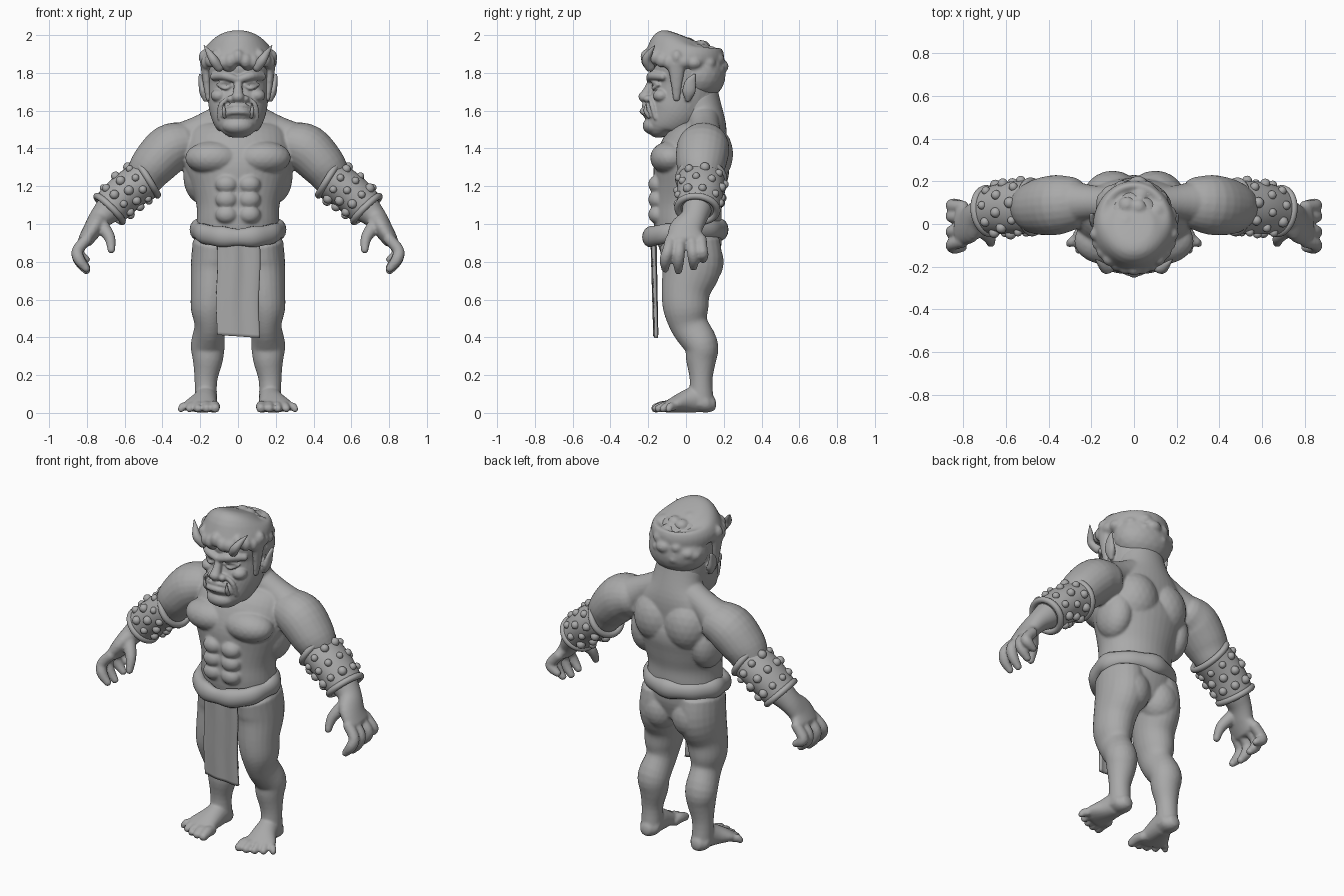
import bpy, bmesh, math, random
from mathutils import Vector, Matrix

random.seed(4)
default_cube = bpy.data.objects.get("Cube")
if default_cube:
    bpy.data.objects.remove(default_cube, do_unlink=True)

clay = bpy.data.materials.new("clay_grey")
clay.use_nodes = True
clay.diffuse_color = (.4, .4, .4, 1)
for node in clay.node_tree.nodes:
    if node.type == 'BSDF_PRINCIPLED':
        node.inputs["Base Color"].default_value = clay.diffuse_color
        node.inputs["Roughness"].default_value = .7


def spline(points, steps=4):
    """Smooth path through (x, y, z, radius_u, radius_v) stations."""
    rows = [Vector(p if len(p) == 5 else tuple(p) + (p[3],)) for p in points]
    rows = [rows[0]] + rows + [rows[-1]]
    path = []
    for a, b, c, d in zip(rows, rows[1:], rows[2:], rows[3:]):
        for j in range(steps):
            t = j / steps
            path.append((b * 2 + (c - a) * t + (a * 2 - b * 5 + c * 4 - d) * t * t
                         + (b * 3 - a - c * 3 + d) * t ** 3) / 2)
    return path + [rows[-1]]


def frame(path, i, side):
    """Tangent and two cross-section axes at one station of a path."""
    ahead, behind = path[min(i + 1, len(path) - 1)], path[max(i - 1, 0)]
    tangent = Vector((ahead - behind)[:3]).normalized()
    u = Vector(side)
    u = (u - tangent * u.dot(tangent)).normalized()
    return tangent, u, tangent.cross(u)


def loft(bm, points, mirror=1, side=(1, 0, 0), cap=.8, sides=24):
    """Tube with elliptic sections and rounded ends."""
    path = spline([(p[0] * mirror,) + tuple(p[1:]) for p in points])
    last = len(path) - 1
    bends = [math.radians(angle) for angle in (80, 55, 30)]
    stations = [(0, -a) for a in bends] + [(i, 0) for i in range(last + 1)]
    stations += [(last, a) for a in reversed(bends)]
    rings = []
    for i, bend in stations:
        tangent, u, v = frame(path, i, side)
        ru, rv = path[i][3], path[i][4]
        centre = Vector(path[i][:3]) + tangent * min(ru, rv) * math.sin(bend) * cap
        k = math.cos(bend)
        angles = [math.tau * j / sides for j in range(sides)]
        rings.append([bm.verts.new(centre + u * ru * k * math.cos(a) + v * rv * k * math.sin(a))
                      for a in angles])
    for r, s in zip(rings, rings[1:]):
        for j in range(sides):
            bm.faces.new((r[j - 1], r[j], s[j], s[j - 1]))
    bm.faces.new(rings[0])
    bm.faces.new(rings[-1])


def ball(bm, centre, radii, mirror=1):
    place = Matrix.Translation((centre[0] * mirror, centre[1], centre[2]))
    bmesh.ops.create_icosphere(bm, subdivisions=3, radius=1,
                               matrix=place @ Matrix.Diagonal(tuple(radii) + (1,)))


def hoop(bm, matrix, rx, ry, width, height, shape=lambda a: (0, 0)):
    """Closed ring; shape gives a lift and a bulge by angle."""
    around, section = 64, 14
    grid = []
    for i in range(around):
        a = math.tau * i / around
        lift, bulge = shape(a)
        row = []
        for j in range(section):
            b = math.tau * j / section
            out = (width + bulge) * math.cos(b)
            row.append(bm.verts.new(matrix @ Vector((
                (rx + out) * math.cos(a), (ry + out) * math.sin(a),
                lift + (height + bulge) * math.sin(b)))))
        grid.append(row)
    for i in range(around):
        for j in range(section):
            bm.faces.new((grid[i - 1][j - 1], grid[i][j - 1], grid[i][j], grid[i - 1][j]))


def finish(bm, name, voxel=0, smooth=3):
    bmesh.ops.recalc_face_normals(bm, faces=bm.faces[:])
    for face in bm.faces:
        face.smooth = True
    mesh = bpy.data.meshes.new(name)
    bm.to_mesh(mesh)
    bm.free()
    mesh.materials.append(clay)
    obj = bpy.data.objects.new(name, mesh)
    bpy.context.collection.objects.link(obj)
    if voxel:
        remesh = obj.modifiers.new("fuse", 'REMESH')
        remesh.mode = 'VOXEL'
        remesh.voxel_size = voxel
        remesh.use_smooth_shade = True
        soften = obj.modifiers.new("soften", 'SMOOTH')
        soften.iterations = smooth
    return obj


# Body: torso, then mirrored muscles, arms, hands, legs and feet
body = bmesh.new()
loft(body, [(0, .05, .76, .14, .11), (0, .03, .86, .23, .16), (0, .01, 1, .22, .18),
            (0, .01, 1.1, .22, .18), (0, .02, 1.2, .25, .19), (0, .03, 1.3, .28, .2),
            (0, .05, 1.4, .28, .18), (0, .09, 1.5, .25, .13), (0, .09, 1.57, .16, .11),
            (0, .05, 1.66, .14, .13)], cap=.2, sides=40)
for s in (1, -1):
    ball(body, (.13, -.08, 1.35), (.15, .11, .09), s)      # chest
    ball(body, (.1, .12, 1.37), (.14, .13, .16), s)        # shoulder blade
    ball(body, (.2, .07, 1.26), (.09, .12, .15), s)        # flank
    ball(body, (.1, .09, .8), (.11, .11, .13), s)          # buttock
    for z in (1.05, 1.13, 1.21):
        ball(body, (.06, -.15, z), (.06, .05, .05), s)     # stomach
    loft(body, [(.04, .09, 1.57, .09), (.19, .1, 1.5, .08), (.3, .1, 1.43, .11)], s, (0, 1, 0))
    loft(body, [(.27, .1, 1.43, .12, .11), (.36, .09, 1.4, .14, .13), (.45, .08, 1.31, .13, .12),
                (.51, .08, 1.23, .1, .1), (.59, .07, 1.17, .09, .09), (.67, .06, 1.09, .08, .08),
                (.73, .04, 1.03, .07, .06), (.77, 0, .97, .09, .05), (.81, 0, .91, .1, .04)],
         s, (0, 1, 0), .5)
    for root, tip, low in ((-.08, -.11, .76), (-.03, -.04, .75), (.03, .04, .77), (.08, .09, .81)):
        loft(body, [(.8, root, .92, .03), (.85, (root + tip) / 2, .86, .03),
                    (.84, tip, (low + .86) / 2, .03), (.8, tip, low, .02)], s, (0, 1, 0))
    loft(body, [(.73, -.01, 1, .04), (.68, -.06, .93, .03), (.67, -.09, .86, .02)], s, (0, 1, 0))
    loft(body, [(.12, .02, .9, .12, .16), (.13, .03, .78, .12, .16), (.14, 0, .65, .11, .13),
                (.15, 0, .55, .1, .12), (.15, .02, .46, .08, .1), (.16, .08, .36, .09, .09),
                (.16, .08, .28, .08, .08), (.17, .08, .17, .06, .06), (.17, .08, .04, .06, .07)],
         s, cap=.2)
    loft(body, [(.17, .14, .05, .04, .04), (.17, .11, .05, .06, .05), (.17, .06, .07, .06, .07),
                (.18, 0, .06, .07, .06), (.2, -.07, .04, .09, .04), (.21, -.1, .03, .08, .03)],
         s, cap=.5)
    for i in range(5):
        size = .03 - .002 * i
        x, reach = .13 + .036 * i, -.165 + .009 * i * i / 2
        loft(body, [(x, -.07, .03, size), (x + .01 * (i - 1) / 2, (reach - .07) / 2, .035, size),
                    (x + .01 * (i - 1), reach, size * .8, size * .8)], s)
finish(body, "body", .008, 4)

# Head with heavy brow, broad nose, underbite and pointed ears
head = bmesh.new()
loft(head, [(0, -.12, 1.47, .06, .05), (0, -.12, 1.51, .11, .1), (0, -.07, 1.58, .145, .15),
            (0, -.02, 1.66, .16, .17), (0, 0, 1.74, .165, .175), (0, 0, 1.85, .17, .19),
            (0, 0, 1.94, .12, .13)], cap=.2, sides=40)
loft(head, [(0, .08, 1.52, .14, .1), (0, .06, 1.6, .14, .12), (0, .05, 1.7, .14, .12)], cap=.2)
loft(head, [(0, -.17, 1.78, .02), (0, -.2, 1.71, .024), (0, -.22, 1.67, .034)])
ball(head, (0, -.15, 1.59), (.1, .08, .06))
ball(head, (0, -.165, 1.52), (.085, .065, .05))
for z, y, r in ((1.623, -.222, .012), (1.592, -.23, .016)):
    loft(head, [(-.08, y + .05, z - .02, r * .7), (-.04, y + .01, z, r), (0, y, z + .004, r),
                (.04, y + .01, z, r), (.08, y + .05, z - .02, r * .7)], side=(0, 0, 1))
for s in (1, -1):
    loft(head, [(.01, -.19, 1.765, .02), (.07, -.18, 1.785, .024), (.13, -.12, 1.78, .02)],
         s, (0, 0, 1))                                                        # brow
    ball(head, (.036, -.2, 1.662), (.024, .026, .02), s)                      # nostril
    ball(head, (.1, -.13, 1.68), (.045, .045, .035), s)                       # cheek
    ball(head, (.07, -.15, 1.735), (.026, .026, .018), s)                     # eye
    for z in (1.753, 1.717):
        loft(head, [(.035, -.17, 1.733, .007), (.07, -.175, z, .008), (.11, -.145, 1.737, .007)],
             s, (0, 0, 1))                                                    # eyelid
    loft(head, [(.045, -.19, 1.67, .01), (.09, -.18, 1.63, .014), (.1, -.16, 1.56, .012)], s)
    loft(head, [(.17, .01, 1.66, .016), (.185, .015, 1.7, .035, .02), (.195, .025, 1.75, .03, .014),
                (.2, .045, 1.79, .009)], s, (0, 1, 0))                        # ear
finish(head, "head", .006, 3)

# Hair: crown, nape, sideburns and tufted curls
hair = bmesh.new()
loft(hair, [(0, -.01, 1.85, .19, .21), (0, -.01, 1.9, .19, .21), (0, -.01, 1.95, .16, .18),
            (0, 0, 1.98, .1, .12)], cap=.1, sides=40)
ball(hair, (0, .07, 1.79), (.18, .14, .14))
for s in (1, -1):
    loft(hair, [(.17, -.05, 1.85, .05, .03), (.165, -.05, 1.74, .03, .02),
                (.155, -.05, 1.66, .02, .015)], s, (0, 1, 0))
for i in range(90):
    d = Vector([random.gauss(0, 1) for axis in range(3)]).normalized()
    if d.z > .1 or (d.y > .35 and d.z > -.6):
        r = random.uniform(.03, .05)
        ball(hair, (d.x * .165, d.y * .18, 1.82 + d.z * .14), (r, r, r * .8))
for i in range(-6, 7):
    a = i * .23
    ball(hair, (.18 * math.sin(a), -.01 - .2 * math.cos(a), 1.87 + .015 * math.cos(i * 2)),
         (.032, .032, .04))
finish(hair, "hair", .009, 4)

# Horns and tusks
for s, label in ((1, "left"), (-1, "right")):
    horn = bmesh.new()
    loft(horn, [(.1, -.19, 1.83, .026), (.13, -.21, 1.87, .024), (.155, -.19, 1.91, .015),
                (.18, -.165, 1.945, .002)], s)
    finish(horn, label + "_horn")
    tusk = bmesh.new()
    loft(tusk, [(.07, -.195, 1.57, .012), (.075, -.215, 1.6, .01), (.073, -.21, 1.64, .002)], s)
    finish(tusk, label + "_tusk")

# Studded bracers with rolled rims
bracer_line = [(.48, .08, 1.24, .125, .108), (.585, .075, 1.172, .122, .105),
               (.68, .06, 1.08, .11, .1)]
for s, label in ((1, "left"), (-1, "right")):
    bracer = bmesh.new()
    loft(bracer, bracer_line, s, (0, 1, 0), cap=.05, sides=40)
    path = spline([(p[0] * s,) + p[1:] for p in bracer_line], 8)
    for i in (0, len(path) - 1):
        tangent = frame(path, i, (0, 1, 0))[0]
        place = Matrix.Translation(path[i][:3]) @ tangent.to_track_quat('Z', 'Y').to_matrix().to_4x4()
        hoop(bracer, place, path[i][3] - .005, path[i][4] - .005, .018, .018)
    for row, i in enumerate((4, 8, 12)):
        tangent, u, v = frame(path, i, (0, 1, 0))
        for j in range(9):
            a = math.tau * (j + row / 2) / 9
            spot = Vector(path[i][:3]) + u * path[i][3] * math.cos(a) + v * path[i][4] * math.sin(a)
            ball(bracer, spot, [random.uniform(.019, .026)] * 3)
    finish(bracer, label + "_bracer")

# Rolled cloth belt, dipping at the front
belt = bmesh.new()
hoop(belt, Matrix.Translation((0, -.01, .97)), .215, .19, .038, .052,
     lambda a: (.04 * min(0, math.sin(a)), .004 * math.sin(a * 5) + .003 * math.sin(a * 9)))
finish(belt, "belt")

# Hanging loincloth with soft folds
cloth = bmesh.new()
bmesh.ops.create_grid(cloth, x_segments=24, y_segments=30, size=1)
for vert in cloth.verts:
    x, drop = vert.co.x, (1 - vert.co.y) / 2
    fold = .006 * math.sin(x * 6) * (1 - drop / 2) + .008 * x * x
    vert.co = (x * .112 + .004 * math.sin(drop * 7), -.175 + fold + .012 * drop,
               .93 - .525 * drop - .008 * x * drop)
loincloth = finish(cloth, "loincloth")
thick = loincloth.modifiers.new("thickness", 'SOLIDIFY')
thick.thickness = .016
thick.offset = 0
